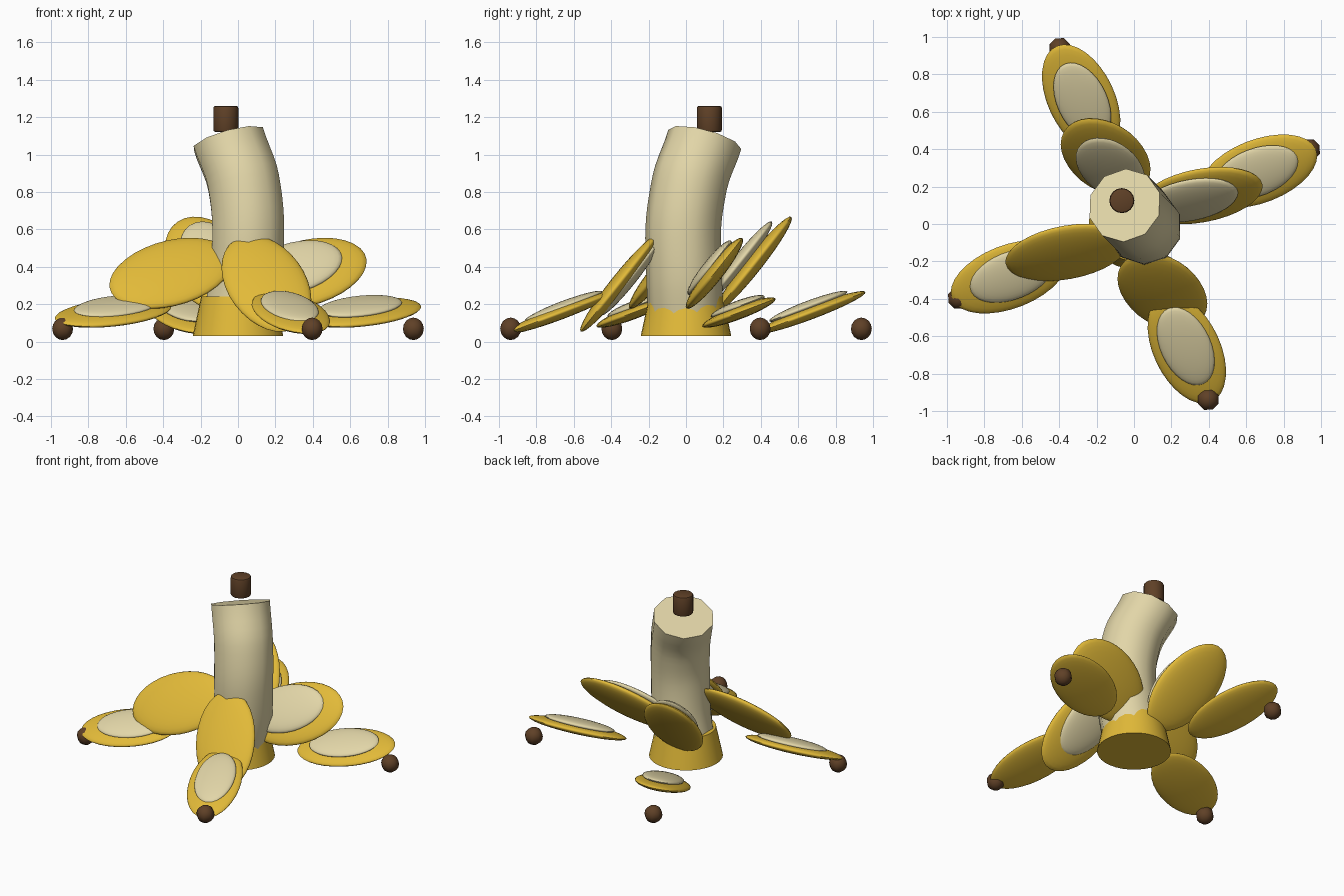
import bpy, bmesh, math
from mathutils import Matrix, Vector

old = bpy.data.objects.get("Cube")
if old:
    bpy.data.objects.remove(old, do_unlink=True)


def material(name, rgb):
    m = bpy.data.materials.new(name)
    m.use_nodes = True
    m.diffuse_color = (*rgb, 1)
    m.node_tree.nodes["Principled BSDF"].inputs["Base Color"].default_value = (*rgb, 1)
    return m


YELLOW = material("peel yellow", (0.76, 0.49, 0.04))
CREAM = material("flesh cream", (0.76, 0.67, 0.39))
BROWN = material("tip brown", (0.115, 0.052, 0.02))


def finish(name, bm, mat, angle=40):
    mesh = bpy.data.meshes.new(name)
    bmesh.ops.recalc_face_normals(bm, faces=bm.faces)
    bm.to_mesh(mesh)
    bm.free()
    obj = bpy.data.objects.new(name, mesh)
    bpy.context.collection.objects.link(obj)
    mesh.materials.append(mat)
    bpy.ops.object.select_all(action="DESELECT")
    obj.select_set(True)
    bpy.context.view_layer.objects.active = obj
    bpy.ops.object.shade_smooth_by_angle(angle=math.radians(angle))
    return obj


def ellipsoid(name, center, size, mat, turn=0, tilt=0, segments=32, rings=16):
    bm = bmesh.new()
    bmesh.ops.create_uvsphere(bm, u_segments=segments, v_segments=rings, radius=1)
    bm.transform(Matrix.Translation(center) @ Matrix.Rotation(tilt, 4, "X")
                 @ Matrix.Rotation(turn, 4, "Z") @ Matrix.Diagonal((*size, 1)))
    return finish(name, bm, mat, 60)


def cylinder(name, center, r1, r2, depth, mat, segments, bevel=0):
    bm = bmesh.new()
    bmesh.ops.create_cone(bm, cap_ends=True, segments=segments, radius1=r1, radius2=r2,
                          depth=depth, matrix=Matrix.Translation(center))
    if bevel:
        rims = [e for e in bm.edges if abs(e.verts[0].co.z - e.verts[1].co.z) < 0.001]
        bmesh.ops.bevel(bm, geom=rims, offset=bevel, segments=2, profile=0.5, affect="EDGES")
    return finish(name, bm, mat)


# Curved fruit: ten-sided rings swept along a bent path
path = [Vector(p) for p in ((0, 0, 0.08), (0.045, -0.01, 0.35), (0.055, -0.015, 0.6),
                            (0.03, 0.02, 0.85), (-0.05, 0.1, 1.08))]
tangents = [Vector((0.1, -0.03, 1)), Vector((0.1, -0.03, 1)), Vector((0, 0.04, 1)),
            Vector((-0.18, 0.2, 1)), Vector((-0.28, 0.27, 1))]
SIDES, STEPS = 10, 5
bm = bmesh.new()
rows = []
for k in range((len(path) - 1) * STEPS + 1):
    i = min(k // STEPS, len(path) - 2)
    t = k / STEPS - i
    span = (path[i + 1] - path[i]).length
    h = t * t * (3 - 2 * t)
    center = (path[i].lerp(path[i + 1], h)
              + tangents[i].normalized() * span * t * (1 - t) ** 2
              - tangents[i + 1].normalized() * span * t * t * (1 - t))
    turn = Vector((0, 0, 1)).rotation_difference(tangents[i].lerp(tangents[i + 1], t))
    ring = []
    for s in range(SIDES):
        a = math.tau * s / SIDES + math.pi / 2
        ring.append(bm.verts.new(center + turn @ Vector((math.cos(a), math.sin(a), 0)) * 0.202))
    rows.append(ring)
for low, high in zip(rows, rows[1:]):
    for s in range(SIDES):
        n = (s + 1) % SIDES
        bm.faces.new((low[s], low[n], high[n], high[s]))
bm.faces.new(rows[0])
bm.faces.new(rows[-1])
finish("fruit_flesh", bm, CREAM, 45)

# Peel base and stem
cylinder("peel_base", (0, 0, 0.135), 0.242, 0.197, 0.21, YELLOW, 32)
cylinder("stem", (-0.065, 0.125, 1.19), 0.067, 0.067, 0.14, BROWN, 16, 0.012)

# Four peel strips: upper and lower segment, each with a pale lining, and a tip
START = 0.4
UPPER_TILT, LOWER_TILT = 0.9, 0.36
strips = (("left", 0.365), ("back", 0.41), ("right", 0.365), ("front", 0.31))
for i, (side, height) in enumerate(strips):
    a = START + i * math.pi / 2

    def at(radius, z):
        return Vector((radius * math.cos(a), radius * math.sin(a), z))

    ellipsoid(side + "_upper_peel", at(0.39, height), (0.345, 0.216, 0.045), YELLOW, a, UPPER_TILT)
    ellipsoid(side + "_upper_lining", at(0.325, height + 0.03), (0.27, 0.165, 0.038),
              CREAM, a, UPPER_TILT)
    ellipsoid(side + "_lower_peel", at(0.725, 0.155), (0.33, 0.18, 0.036), YELLOW, a, LOWER_TILT)
    ellipsoid(side + "_lower_lining", at(0.71, 0.188), (0.235, 0.135, 0.03),
              CREAM, a, LOWER_TILT)
    ellipsoid(side + "_tip", at(1.018, 0.068), (0.06, 0.06, 0.06), BROWN, a, 0, 8, 8)
